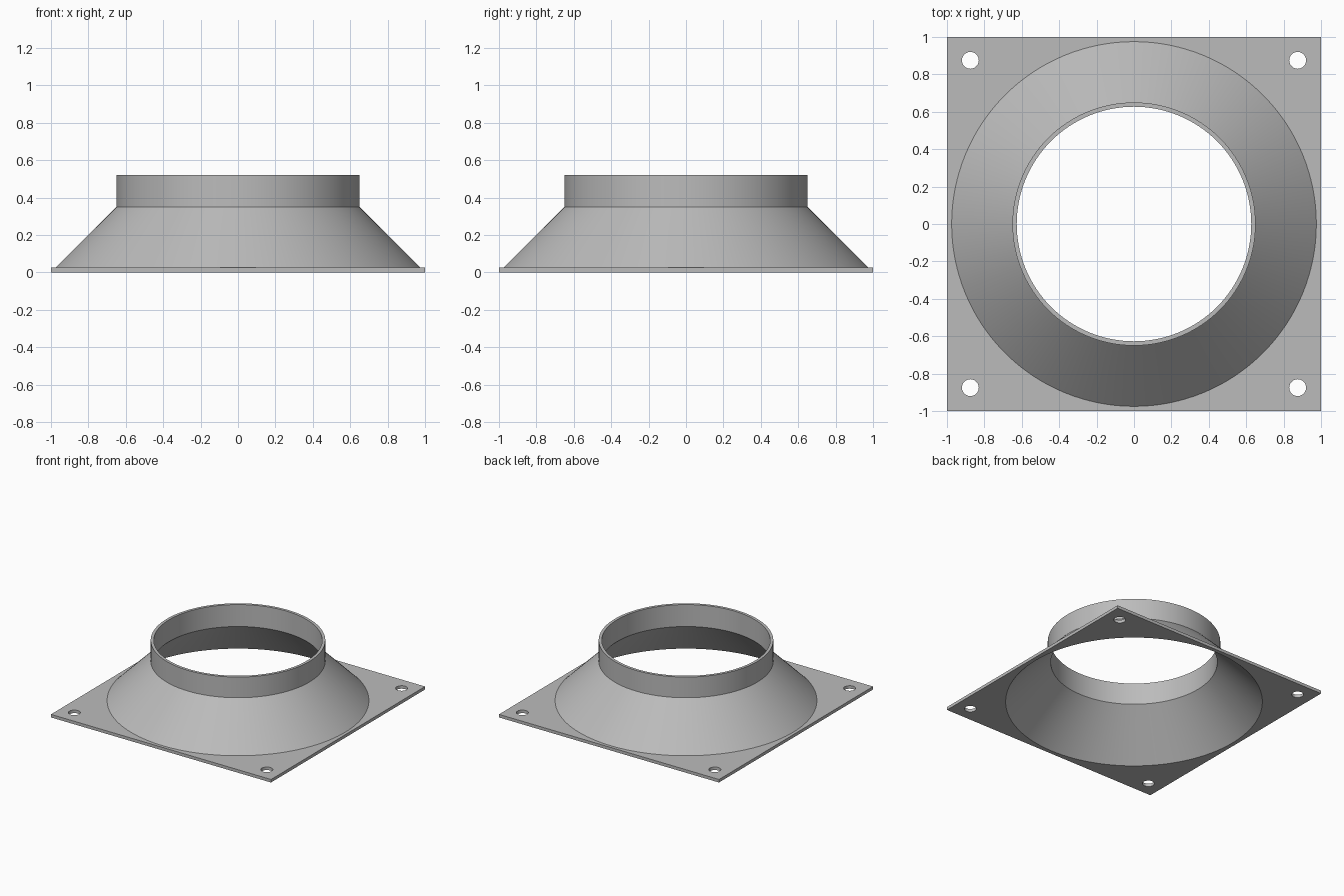
import bpy, bmesh
from math import cos, sin, tau, radians

cube = bpy.data.objects.get("Cube")
if cube:
    bpy.data.objects.remove(cube, do_unlink=True)

SEGMENTS = 128
THICK = 0.025          # flange thickness
BORE_TOP, BORE_BOTTOM = 0.975, 0.967

grey = bpy.data.materials.new("sheet_metal_grey")
grey.use_nodes = True
colour = (0.5, 0.5, 0.5, 1)
grey.diffuse_color = colour
grey.node_tree.nodes["Principled BSDF"].inputs["Base Color"].default_value = colour


def ring(bm, radius, z, n=SEGMENTS, x=0, y=0, turn=0):
    """Circle (or square, n=4) of vertices at height z."""
    return [bm.verts.new((x + radius * cos(tau * (i + turn) / n),
                          y + radius * sin(tau * (i + turn) / n), z)) for i in range(n)]


def band(bm, a, b):
    """Quads joining two rings; a below b faces outwards."""
    for i in range(len(a)):
        j = (i + 1) % len(a)
        bm.faces.new((a[i], a[j], b[j], b[i]))


def finish(bm, name):
    mesh = bpy.data.meshes.new(name)
    bm.to_mesh(mesh)
    bm.free()
    obj = bpy.data.objects.new(name, mesh)
    bpy.context.collection.objects.link(obj)
    mesh.materials.append(grey)
    bpy.ops.object.select_all(action='DESELECT')
    obj.select_set(True)
    bpy.context.view_layer.objects.active = obj
    bpy.ops.object.shade_smooth_by_angle(angle=radians(30))
    return obj


# Square flange plate with a large bore and four bolt holes
bm = bmesh.new()
outlines = [dict(radius=2 ** 0.5, n=4, turn=0.5)]
outlines += [dict(radius=0.045, n=32, x=sx * 0.875, y=sy * 0.875)
             for sx in (-1, 1) for sy in (-1, 1)]
bottom = [ring(bm, z=0, **o) for o in outlines] + [ring(bm, BORE_BOTTOM, 0)]
top = [ring(bm, z=THICK, **o) for o in outlines] + [ring(bm, BORE_TOP, THICK)]
for loops in (bottom, top):
    edges = [bm.edges.new((loop[i - 1], loop[i])) for loop in loops for i in range(len(loop))]
    bmesh.ops.triangle_fill(bm, edges=edges, use_beauty=True, normal=(0, 0, 1))
for low, high in zip(bottom, top):
    band(bm, low, high)
bmesh.ops.recalc_face_normals(bm, faces=bm.faces)
finish(bm, "flange_plate")

# Thin-walled cone and round collar, revolved from one wall profile
bm = bmesh.new()
profile = [(BORE_TOP, THICK), (0.65, 0.35), (0.65, 0.52),
           (0.627, 0.52), (0.627, 0.34), (BORE_BOTTOM, 0)]
rings = [ring(bm, r, z) for r, z in profile]
for a, b in zip(rings, rings[1:]):
    band(bm, a, b)
finish(bm, "cone_and_collar")
